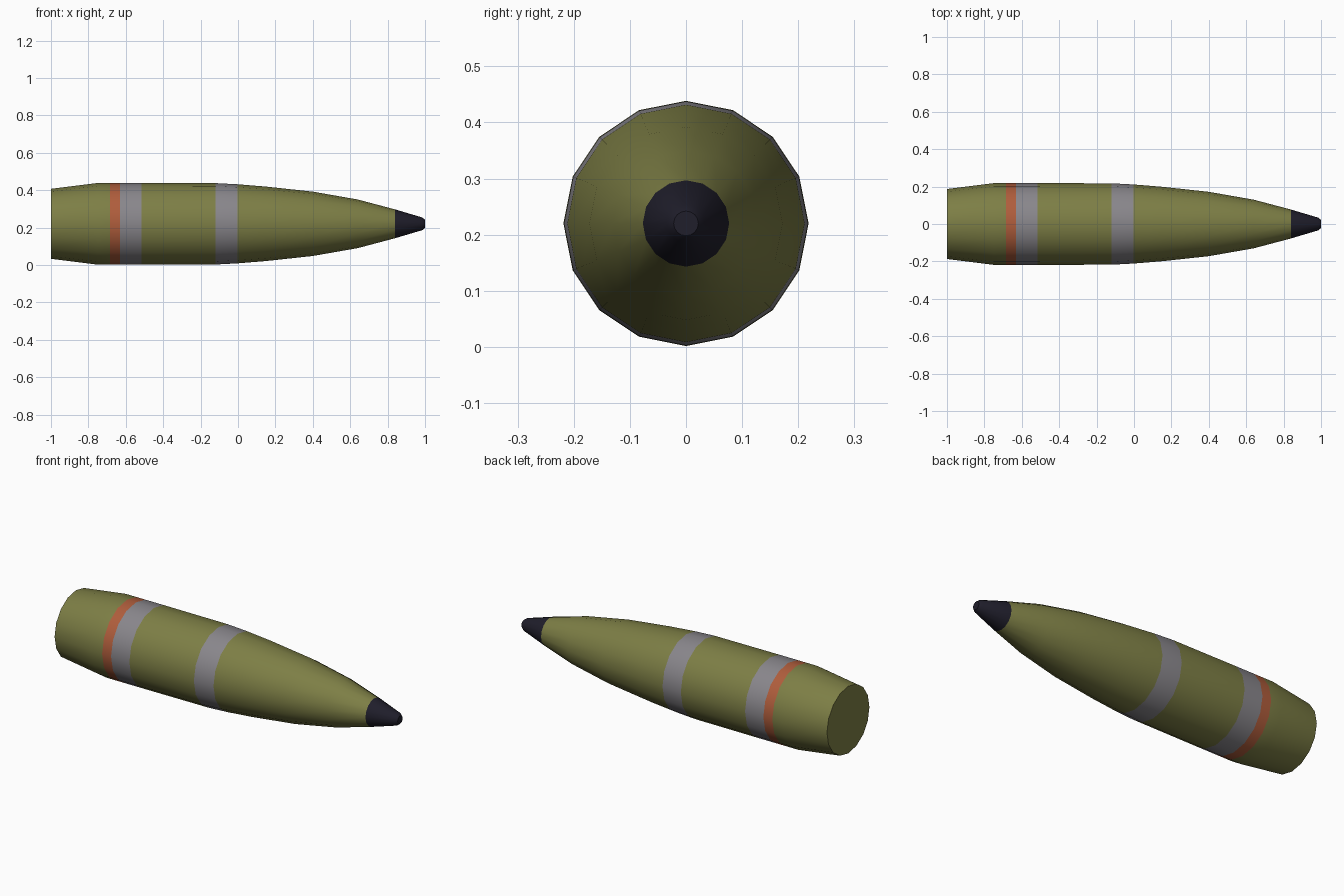
import bpy, bmesh, math

if "Cube" in bpy.data.objects:
    bpy.data.objects.remove(bpy.data.objects["Cube"])

SIDES = 16
CENTRE_Z = 0.22


def material(name, rgb):
    m = bpy.data.materials.new(name)
    m.diffuse_color = (*rgb, 1)
    m.use_nodes = True
    m.node_tree.nodes["Principled BSDF"].inputs["Base Color"].default_value = m.diffuse_color
    return m


mats = [material("olive_paint", (0.205, 0.21, 0.06)),
        material("grey_band", (0.25, 0.24, 0.26)),
        material("orange_band", (0.43, 0.11, 0.045)),
        material("dark_fuse", (0.014, 0.013, 0.024))]
OLIVE, GREY, ORANGE, DARK = range(4)

# Profile along x: position, radius, colour of the section that follows
profile = [(-1.0, 0.187, OLIVE), (-0.75, 0.2185, OLIVE), (-0.685, 0.2185, ORANGE),
           (-0.63, 0.2185, GREY), (-0.517, 0.2185, OLIVE), (-0.12, 0.2175, GREY),
           (-0.003, 0.2115, OLIVE), (0.15, 0.199, OLIVE), (0.4, 0.172, OLIVE),
           (0.64, 0.13, OLIVE), (0.84, 0.077, DARK), (0.985, 0.034, DARK),
           (1.0, 0.022, DARK)]

# Shell body: rings joined along the axis, closed at both ends
bm = bmesh.new()
rings = []
for x, r, _ in profile:
    rings.append([bm.verts.new((x, r * math.sin(a), CENTRE_Z + r * math.cos(a)))
                  for a in (2 * math.pi * i / SIDES for i in range(SIDES))])
for (_, _, colour), a, b in zip(profile, rings, rings[1:]):
    for i in range(SIDES):
        j = (i + 1) % SIDES
        bm.faces.new((a[i], a[j], b[j], b[i])).material_index = colour
bm.faces.new(rings[0]).material_index = OLIVE
bm.faces.new(rings[-1]).material_index = DARK
bmesh.ops.recalc_face_normals(bm, faces=bm.faces[:])

mesh = bpy.data.meshes.new("shell_body")
bm.to_mesh(mesh)
bm.free()
for m in mats:
    mesh.materials.append(m)
shell = bpy.data.objects.new("shell_body", mesh)
bpy.context.collection.objects.link(shell)

# Smooth sides, crisp base edge
bpy.context.view_layer.objects.active = shell
shell.select_set(True)
bpy.ops.object.shade_smooth_by_angle(angle=math.radians(50))
